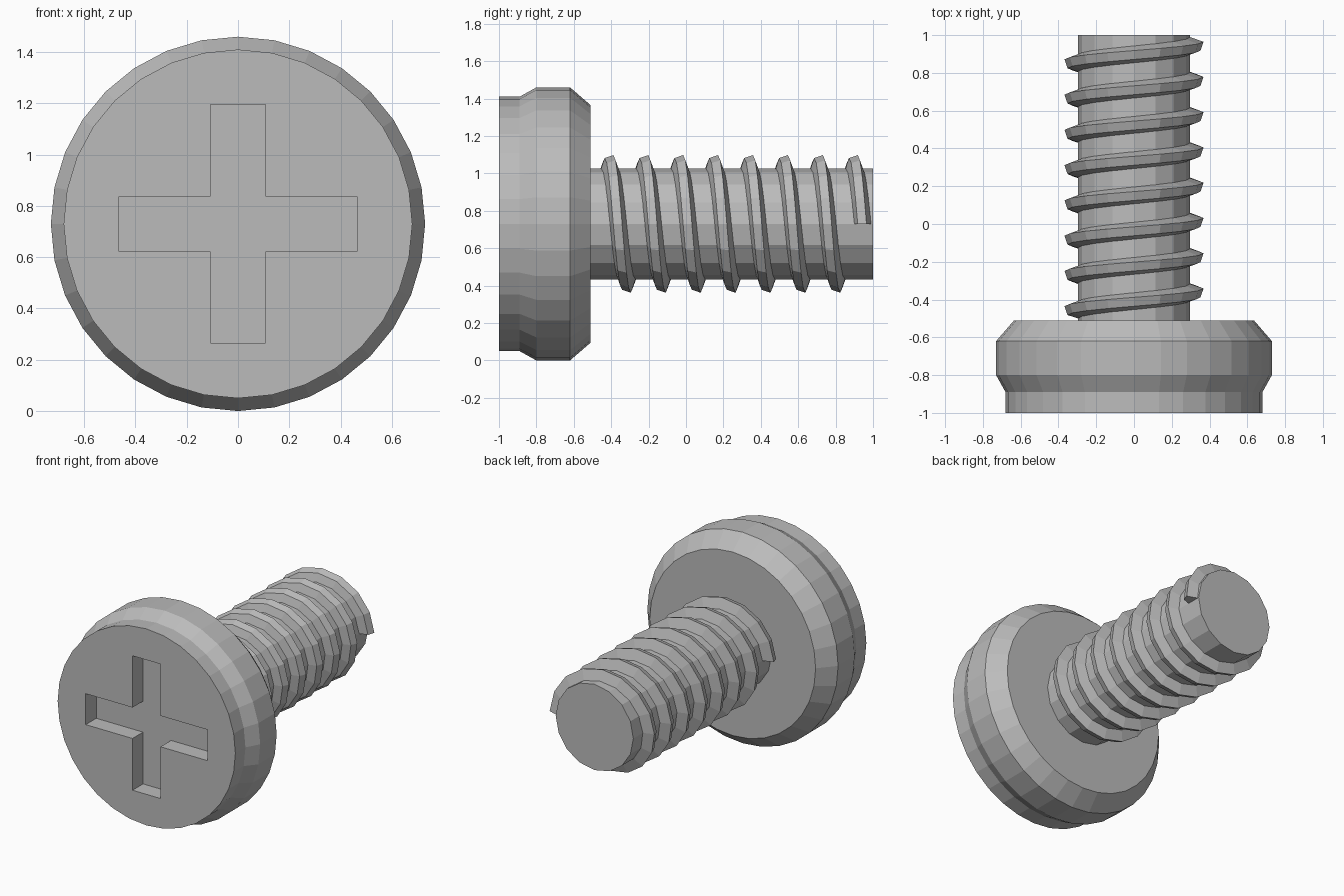
import bpy, bmesh, math

if "Cube" in bpy.data.objects:
    bpy.data.objects.remove(bpy.data.objects["Cube"])

AXIS_Z = 0.73

steel = bpy.data.materials.new("plain_grey_steel")
steel.diffuse_color = (0.5, 0.5, 0.5, 1)
steel.use_nodes = True
steel.node_tree.nodes["Principled BSDF"].inputs["Base Color"].default_value = steel.diffuse_color


def around(r, y, a):
    """Point at radius r and angle a (from the top towards +x) about the screw axis."""
    return (r * math.sin(a), y, AXIS_Z + r * math.cos(a))


def loft(name, rings):
    """Skin a row of closed rings and cap both ends."""
    bm = bmesh.new()
    vs = [[bm.verts.new(p) for p in ring] for ring in rings]
    n = len(vs[0])
    for a, b in zip(vs, vs[1:]):
        for i in range(n):
            j = (i + 1) % n
            bm.faces.new((a[i], a[j], b[j], b[i]))
    bm.faces.new(vs[0])
    bm.faces.new(vs[-1])
    bmesh.ops.recalc_face_normals(bm, faces=bm.faces)
    me = bpy.data.meshes.new(name)
    bm.to_mesh(me)
    bm.free()
    me.materials.append(steel)
    ob = bpy.data.objects.new(name, me)
    bpy.context.collection.objects.link(ob)
    return ob


def turned(name, profile, sides):
    """Round part from (y, radius) pairs."""
    return loft(name, [[around(r, y, math.tau * i / sides) for i in range(sides)]
                       for y, r in profile])


# Head with stepped rim and bevelled back
head = turned("head", [(-1, 0.68), (-0.89, 0.68), (-0.80, 0.73),
                       (-0.62, 0.73), (-0.51, 0.635)], 32)

# Cross slot cut into the front of the head
w, l = 0.107, 0.465
cross = [(w, l), (w, w), (l, w), (l, -w), (w, -w), (w, -l),
         (-w, -l), (-w, -w), (-l, -w), (-l, w), (-w, w), (-w, l)]
cutter = loft("slot_cutter", [[(x, y, AXIS_Z + z) for x, z in cross]
                              for y in (-1.1, -0.885)])
cutter.hide_render = True
cut = head.modifiers.new("slot", 'BOOLEAN')
cut.operation = 'DIFFERENCE'
cut.solver = 'EXACT'
cut.object = cutter
bpy.context.view_layer.objects.active = head
head.select_set(True)
bpy.ops.object.modifier_apply(modifier=cut.name)
bpy.data.objects.remove(cutter)

# Shank
turned("shank", [(-0.515, 0.297), (1, 0.297)], 16)

# Helical thread, from the -x side near the head to the +x side at the tip
section = [(-0.05, 0.28), (-0.027, 0.352), (0.02, 0.368), (0.05, 0.28)]
turns, steps, y0, y1 = 7.5, 16, -0.455, 0.945
count = int(turns * steps)
rings = []
for k in range(count + 1):
    a = -math.pi / 2 + math.tau * k / steps
    y = y0 + (y1 - y0) * k / count
    rings.append([around(r, y + dy, a) for dy, r in section])
loft("thread", rings)
